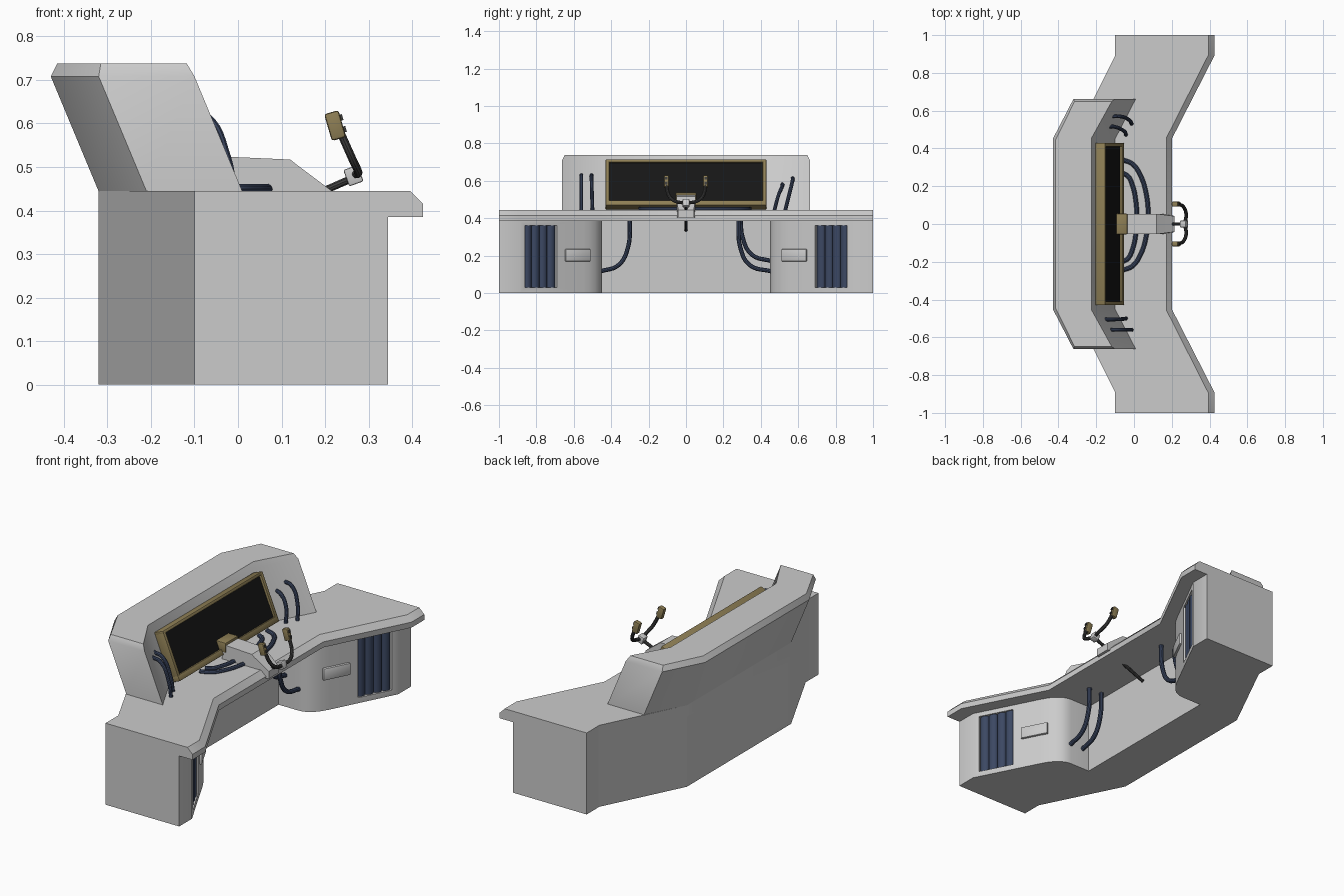
import bpy, bmesh, math
from mathutils import Matrix, Vector

if "Cube" in bpy.data.objects:
    bpy.data.objects.remove(bpy.data.objects["Cube"])


def material(name, rgb):
    m = bpy.data.materials.new(name)
    m.diffuse_color = (*rgb, 1)
    m.use_nodes = True
    m.node_tree.nodes["Principled BSDF"].inputs["Base Color"].default_value = m.diffuse_color
    return m


BLUE = material("blue_hose", (0.045, 0.065, 0.125))
TAN = material("tan_trim", (0.27, 0.21, 0.09))
BLACK = material("black_glass", (0.008, 0.008, 0.008))
DARK = material("dark_metal", (0.05, 0.05, 0.05))


def finish(name, bm, mat=None):
    bmesh.ops.recalc_face_normals(bm, faces=bm.faces)
    me = bpy.data.meshes.new(name)
    bm.to_mesh(me)
    bm.free()
    ob = bpy.data.objects.new(name, me)
    bpy.context.collection.objects.link(ob)
    if mat:
        me.materials.append(mat)
    return ob


def loft(name, rings, mat=None):
    """Closed solid through equal-length rings of 3D points."""
    bm = bmesh.new()
    vs = [[bm.verts.new(p) for p in r] for r in rings]
    n = len(vs[0])
    bm.faces.new(vs[0])
    bm.faces.new(vs[-1])
    for a, b in zip(vs, vs[1:]):
        for i in range(n):
            bm.faces.new((a[i], a[(i + 1) % n], b[(i + 1) % n], b[i]))
    return finish(name, bm, mat)


def box(name, size, mtx, mat=None, bevel=0):
    bm = bmesh.new()
    bmesh.ops.create_cube(bm, size=1, matrix=Matrix.Diagonal((*size, 1)))
    if bevel:
        bmesh.ops.bevel(bm, geom=bm.edges[:], offset=bevel, segments=2, affect='EDGES', profile=0.5)
    bm.transform(mtx)
    return finish(name, bm, mat)


def tube(name, pts, r, mat=BLUE):
    cu = bpy.data.curves.new(name, 'CURVE')
    cu.dimensions = '3D'
    cu.bevel_depth, cu.bevel_resolution, cu.resolution_u = r, 3, 6
    cu.use_fill_caps = True
    sp = cu.splines.new('BEZIER')
    sp.bezier_points.add(len(pts) - 1)
    for bp, p in zip(sp.bezier_points, pts):
        bp.co = p
        bp.handle_left_type = bp.handle_right_type = 'AUTO'
    cu.materials.append(mat)
    ob = bpy.data.objects.new(name, cu)
    bpy.context.collection.objects.link(ob)
    return ob


def at(x, y, z, axis='Z', ang=0):
    return Matrix.Translation((x, y, z)) @ Matrix.Rotation(ang, 4, axis)


def mirrored(half):
    """Half outline (y > 0) completed with its reflection."""
    return half + [(x, -y) for x, y in reversed(half)]


# Body: wrap-round base with a knee space and rounded pod corners
a, c, b = Vector((0.05, 0.45)), Vector((0.12, 0.45)), Vector((0.17, 0.548))
fillet = [tuple(a * (1 - t) ** 2 + c * 2 * t * (1 - t) + b * t * t) for t in (0, .2, .4, .6, .8, 1)]
plan = mirrored([(-0.07, 0.45)] + fillet + [(0.345, 0.89), (0.345, 1), (-0.10, 1), (-0.10, 0.89), (-0.32, 0.45)])
body = loft("console_body", [[(x, y, z) for x, y in plan] for z in (0, 0.386)])


# Vents: recess cut into the body and filled with vertical round slats
def vent(name, x, y, ang, width, z0, z1, n):
    m = at(x, y, (z0 + z1) / 2, 'Z', ang)
    cutter = box(name + "_cutter", (0.06, width, z1 - z0), m)
    cutter.hide_render = True
    mod = body.modifiers.new(name, 'BOOLEAN')
    mod.operation, mod.solver, mod.object = 'DIFFERENCE', 'EXACT', cutter
    bpy.context.view_layer.objects.active = body
    bpy.ops.object.modifier_apply(modifier=name)
    bpy.data.objects.remove(cutter)
    step = width / n
    bm = bmesh.new()
    for i in range(n):
        p = Matrix.Translation((-0.024, (i + 0.5) * step - width / 2, 0))
        bmesh.ops.create_cone(bm, cap_ends=True, segments=16, radius1=step / 2, radius2=step / 2,
                              depth=z1 - z0, matrix=p @ Matrix.Diagonal((min(1, 0.036 / step), 1, 1, 1)))
    bm.transform(m)
    finish(name + "_slats", bm, BLUE)


slope = math.atan2(0.225, 0.44)
for s, side in ((1, "right"), (-1, "left")):
    vent(side + "_vent", 0.286, s * 0.775, -s * slope, 0.19, 0.03, 0.36, 4)
    box(side + "_drawer_handle", (0.024, 0.15, 0.065), at(0.187, s * 0.58, 0.202, 'Z', -s * slope), bevel=0.005)
vent("back_vent", -0.32, 0, math.pi, 0.83, 0.04, 0.33, 9)

# Worktop with a chamfered front lip
low = mirrored([(0.20, 0.45), (0.425, 0.89), (0.425, 1), (-0.10, 1), (-0.10, 0.89), (-0.32, 0.45)])
top = mirrored([(0.172, 0.457), (0.395, 0.897), (0.395, 1), (-0.10, 1), (-0.10, 0.89), (-0.32, 0.45)])
loft("worktop", [[(x, y, 0.385) for x, y in low], [(x, y, 0.415) for x, y in low],
                 [(x, y, 0.445) for x, y in top]])

# Hood: leaning housing behind the worktop
hood = mirrored([(-0.10, 0.45), (0.01, 0.663), (-0.21, 0.663), (-0.32, 0.45)])
cap = mirrored([(-0.115, 0.455), (-0.008, 0.648), (-0.205, 0.648), (-0.305, 0.445)])
loft("screen_hood", [[(x, y, 0.444) for x, y in hood],
                     [(x - 0.11, y, 0.708) for x, y in hood],
                     [(x - 0.11, y, 0.738) for x, y in cap]])

# Screen: tilted frame bars and dark panel lying on the hood face
tilt = at(-0.10, 0, 0.445, 'Y', -math.atan2(0.11, 0.265))


def panel(name, n1, y0, y1, v0, v1, mat, bevel=0.004):
    m = tilt @ Matrix.Translation((n1 / 2 - 0.005, (y0 + y1) / 2, (v0 + v1) / 2))
    box(name, (n1 + 0.01, y1 - y0, v1 - v0), m, mat, bevel)


panel("screen_glass", 0.042, -0.42, 0.42, 0.01, 0.26, BLACK, 0)
panel("screen_frame_bottom", 0.055, -0.43, 0.43, 0.003, 0.034, TAN)
panel("screen_frame_top", 0.055, -0.43, 0.43, 0.254, 0.27, TAN)
panel("screen_frame_left", 0.055, -0.43, -0.41, 0.003, 0.27, TAN)
panel("screen_frame_right", 0.055, 0.41, 0.43, 0.003, 0.27, TAN)

# Control column: mount, sloping housing hooked over the worktop edge, shaft
box("column_mount", (0.065, 0.11, 0.055), at(-0.068, 0, 0.51), TAN, 0.006)
profile = [(-0.06, 0.44), (-0.06, 0.525), (0.12, 0.517), (0.135, 0.505), (0.215, 0.445),
           (0.215, 0.405), (0.19, 0.405), (0.16, 0.44)]
loft("column_housing", [[(x, y * (1 if x < 0.2 else 0.8), z) for x, z in profile] for y in (-0.052, 0.052)])
tube("column_shaft", [(-0.06, 0, 0.336), (0.1, 0, 0.403), (0.265, 0, 0.475)], 0.009, DARK)

# Yoke: hub, two curved arms and hand grips with thumb buttons
box("yoke_hub", (0.035, 0.036, 0.04), at(0.265, 0, 0.48, 'Y', -0.35), None, 0.004)
for s, side in ((1, "right"), (-1, "left")):
    tube(side + "_yoke_arm", [(0.268, 0, 0.483), (0.276, s * 0.05, 0.488), (0.264, s * 0.088, 0.515),
                              (0.235, s * 0.105, 0.58)], 0.0095, DARK)
    box(side + "_yoke_grip", (0.034, 0.026, 0.064), at(0.223, s * 0.105, 0.595, 'Y', -0.28), TAN, 0.006)
    for dz in (-0.014, 0.014):
        box(side + "_grip_button", (0.008, 0.012, 0.014),
            at(0.223, s * 0.105, 0.595, 'Y', -0.28) @ Matrix.Translation((0.018, 0, dz)), DARK)

# Hoses arching from the hood wings to the worktop: (y at top, y at bottom, x shift, top z)
for i, (yt, yb, dx, zt) in enumerate([(0.515, 0.472, -0.03, 0.585), (0.57, 0.53, 0, 0.615),
                                      (-0.505, -0.50, -0.03, 0.63), (-0.56, -0.56, 0, 0.63)]):
    tube(f"wing_hose_{i + 1}", [(-0.125 + dx, yt, zt), (-0.075 + dx, yt, zt - 0.012),
                                (-0.025 + dx, (yt + yb) / 2, 0.52), (-0.012 + dx, yb, 0.44)], 0.01)

# Hoses looping over the worktop under the column: (y ends, reach)
for i, (y0, y1, reach) in enumerate([(-0.245, 0.34, 0.075), (-0.20, 0.27, 0.015)]):
    mid, half = (y0 + y1) / 2, (y1 - y0) / 2
    pts = [(-0.06 + (reach + 0.06) * math.sin(t * math.pi / 8), mid - half * math.cos(t * math.pi / 8), 0.449)
           for t in range(9)]
    tube(f"worktop_hose_{i + 1}", pts, 0.012)

# Hoses in the knee space from worktop underside to the pods
for i, (x, y, z, s) in enumerate([(0.05, 0.30, 0.115, -1), (-0.03, 0.30, 0.115, -1),
                                  (0.05, 0.28, 0.115, 1), (-0.03, 0.292, 0.17, 1)]):
    tube(f"knee_hose_{i + 1}", [(x, s * y, 0.39), (x, s * (y + 0.01), z + 0.13),
                                (x, s * (y + 0.06), z + 0.035), (x, s * 0.46, z)], 0.012)

# Convert hoses to meshes and shade everything
bpy.ops.object.select_all(action='SELECT')
bpy.context.view_layer.objects.active = body
bpy.ops.object.convert(target='MESH')
bpy.ops.object.shade_smooth_by_angle(angle=math.radians(30))
